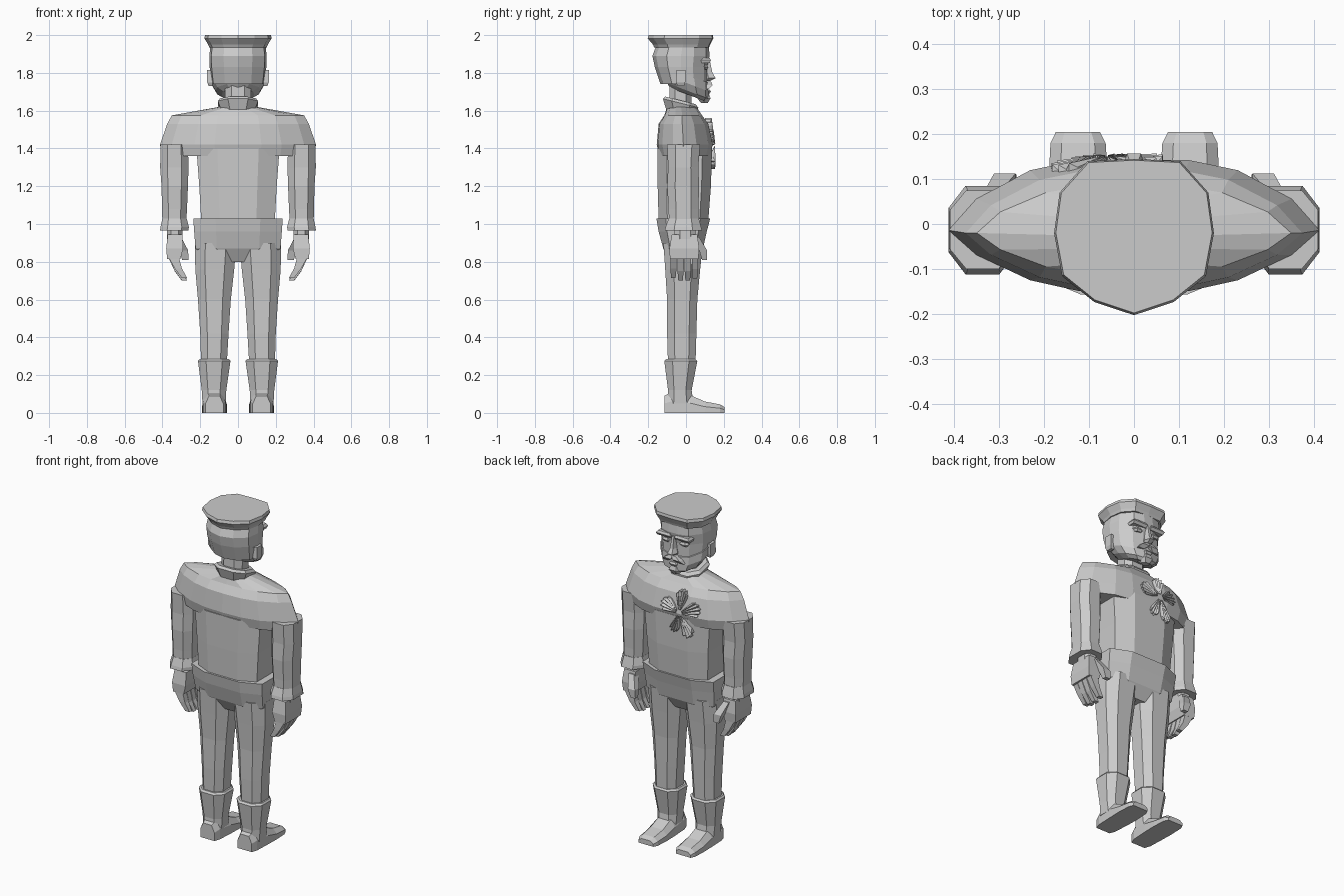
import bpy, bmesh, math
from mathutils import Vector

if "Cube" in bpy.data.objects:
    bpy.data.objects.remove(bpy.data.objects["Cube"])

grey = bpy.data.materials.new("plain grey")
grey.use_nodes = True
grey.diffuse_color = (0.6, 0.6, 0.6, 1)
grey.node_tree.nodes["Principled BSDF"].inputs["Base Color"].default_value = (0.6, 0.6, 0.6, 1)


def finish(name, bm, mirror=False):
    bmesh.ops.recalc_face_normals(bm, faces=bm.faces)
    mesh = bpy.data.meshes.new(name)
    bm.to_mesh(mesh)
    bm.free()
    mesh.materials.append(grey)
    obj = bpy.data.objects.new(name, mesh)
    bpy.context.collection.objects.link(obj)
    if mirror:
        obj.modifiers.new("mirror", "MIRROR").use_mirror_merge = False
    return obj


def both_sides(half):
    """Complete a right half outline, given from back to front."""
    return half + [(-x, y) for x, y in reversed(half) if x > 0]


OCTAGON = both_sides([(.5, -1), (1, -.5), (1, .5), (.5, 1)])
HEXAGON = both_sides([(.55, -1), (1, -.1), (.55, 1)])
BOX = both_sides([(1, -1), (1, 1)])
TRUNK = both_sides([(.5, -1), (1, -.65), (1, .65), (.5, 1)])
LENS = both_sides([(0, -1), (.3, -.96), (.56, -.8), (.85, -.42), (1, -.05),
                   (.85, .42), (.56, .85), (.3, 1), (0, 1)])
SKULL = both_sides([(0, -1), (.5, -.87), (.93, -.5), (1, 0), (.93, .45), (.6, .88), (.2, 1)])
CROWN = both_sides([(0, -1), (.5, -.83), (.9, -.5), (1, .05), (.93, .57), (.58, .97), (0, 1)])


def loft(name, section, rings, tilt=0, mirror=False):
    """Stack rings (z, x0, x1, y0, y1); tilt is the rise per unit of y."""
    bm = bmesh.new()
    loops = []
    for z, x0, x1, y0, y1 in rings:
        cx, cy, rx, ry = (x0 + x1) / 2, (y0 + y1) / 2, (x1 - x0) / 2, (y1 - y0) / 2
        loops.append([bm.verts.new((cx + rx * u, cy + ry * v, z + tilt * ry * v))
                      for u, v in section])
    n = len(section)
    for low, high in zip(loops, loops[1:]):
        for i in range(n):
            j = (i + 1) % n
            bm.faces.new((low[i], low[j], high[j], high[i]))
    bm.faces.new(loops[0])
    bm.faces.new(loops[-1])
    return finish(name, bm, mirror)


def centred(rings):
    return [(z, -r, r, y0, y1) for z, r, y0, y1 in rings]


# Trunk and shoulders
loft("torso", TRUNK, centred([(1.02, .195, -.145, .118), (1.2, .205, -.15, .132),
                              (1.4, .22, -.152, .138)]))
loft("shoulders", LENS, centred([(1.36, .4, -.14, .125), (1.42, .413, -.155, .142),
                                 (1.53, .375, -.145, .118), (1.575, .35, -.115, .085),
                                 (1.62, .1, -.1, .055)]))
loft("collar", OCTAGON, centred([(1.585, .085, -.105, .06), (1.64, .107, -.122, .065),
                                 (1.655, .095, -.11, .05)]), tilt=-.25)
loft("hips", TRUNK, centred([(.8, .1, -.08, .05), (.87, .225, -.12, .09),
                             (.96, .232, -.145, .11), (1.03, .237, -.157, .128)]))

# Legs, boots and feet
loft("trouser_legs", OCTAGON, [(.25, .06, .195, -.095, .05), (.42, .05, .2, -.1, .055),
                               (.6, .038, .212, -.1, .06), (.76, .02, .226, -.11, .075),
                               (.9, .008, .228, -.12, .09)], mirror=True)
loft("boot_shafts", OCTAGON, [(.05, .065, .188, -.1, .04), (.12, .062, .192, -.095, .03),
                              (.275, .04, .212, -.115, .06), (.285, .048, .204, -.105, .05)],
     mirror=True)
shoe = [(-.115, .078, .172, .09), (-.08, .066, .184, .11), (.02, .06, .188, .095),
        (.1, .058, .19, .06), (.18, .063, .186, .045), (.205, .076, .174, .03)]
bm = bmesh.new()
slices = []
for y, x0, x1, h in shoe:
    inset = (x1 - x0) * .2
    slices.append([bm.verts.new((x, y, z)) for x, z in
                   [(x0, 0), (x1, 0), (x1, h * .55), (x1 - inset, h), (x0 + inset, h), (x0, h * .55)]])
for a, b in zip(slices, slices[1:]):
    for i in range(6):
        bm.faces.new((a[i], a[i - 1], b[i - 1], b[i]))
bm.faces.new(slices[0])
bm.faces.new(slices[-1])
finish("shoes", bm, mirror=True)

# Sleeves, cuffs and hands
loft("sleeves", OCTAGON, [(.99, .275, .4, -.09, .065), (1.08, .27, .402, -.092, .065),
                          (1.2, .265, .405, -.1, .07), (1.3, .262, .412, -.095, .065),
                          (1.42, .265, .41, -.1, .075)], mirror=True)
loft("cuffs", OCTAGON, [(.965, .262, .413, -.112, .085), (.985, .26, .41, -.108, .08),
                        (1.03, .272, .4, -.092, .068)], mirror=True)
loft("wrists", OCTAGON, [(.92, .295, .375, -.06, .05), (.98, .295, .375, -.06, .05)], mirror=True)
loft("palms", BOX, [(.815, .305, .375, -.085, .065), (.87, .29, .38, -.088, .07),
                    (.945, .295, .372, -.075, .06)], mirror=True)
for i in range(4):
    y = -.083 + i * .038
    drop = (.015, .002, 0, .012)[i]
    loft("finger_%d" % (i + 1), BOX, [(.7 + drop, .27, .298, y + .004, y + .028),
                                      (.75 + drop, .297, .335, y, y + .033),
                                      (.83, .315, .372, y, y + .034)], mirror=True)
loft("thumbs", BOX, [(.81, .262, .295, .085, .11), (.86, .264, .312, .07, .112),
                     (.93, .3, .335, .03, .07)], mirror=True)

# Neck, head and cap
loft("neck", OCTAGON, centred([(1.6, .068, -.09, .03), (1.76, .07, -.085, .03)]))
loft("jaw", SKULL, centred([(1.685, .085, -.085, .105), (1.705, .118, -.1, .118),
                            (1.75, .145, -.13, .118), (1.8, .15, -.15, .115)]), tilt=-.38)
loft("skull", SKULL, centred([(1.74, .14, -.135, .11), (1.83, .15, -.165, .112),
                              (1.89, .152, -.178, .125), (1.95, .145, -.155, .12)]))
loft("cap", CROWN, centred([(1.935, .152, -.168, .122), (1.95, .158, -.175, .128),
                            (1.983, .178, -.203, .145), (2, .174, -.198, .142)]))
loft("ears", BOX, [(1.73, .135, .155, -.045, -.01), (1.75, .135, .163, -.053, -.004),
                   (1.815, .135, .163, -.05, -.002)], mirror=True)

# Face
loft("nose", HEXAGON, centred([(1.758, .02, .09, .13), (1.772, .028, .09, .157),
                               (1.8, .018, .09, .14), (1.87, .012, .09, .125)]))
loft("brows", BOX, [(1.852, .015, .105, .08, .122), (1.867, .012, .11, .08, .132),
                    (1.88, .02, .1, .08, .125)], mirror=True)
loft("eyes", HEXAGON, [(1.818, .035, .08, .09, .112), (1.83, .025, .09, .09, .118),
                       (1.842, .035, .08, .09, .112)], mirror=True)
loft("moustache", BOX, [(1.715, .03, .07, .08, .122), (1.735, .004, .055, .08, .14),
                        (1.755, 0, .022, .08, .132)], mirror=True)
loft("lower_lip", HEXAGON, centred([(1.69, .028, .08, .125), (1.703, .035, .08, .132),
                                    (1.712, .03, .08, .124)]))
loft("chin_beard", HEXAGON, centred([(1.64, .025, .08, .115), (1.665, .045, .06, .13),
                                     (1.69, .03, .07, .122)]))


# Pleated ribbon decoration, made of fans that follow the chest
def chest_y(x, z):
    return .141 - .22 * max(0, abs(x) - .1) - .16 * max(0, z - 1.43)


def ribbon_fan(name, direction, length, spread, pleats=10):
    bm = bmesh.new()
    inner, outer, back = [], [], []
    for i in range(pleats + 1):
        t = i / pleats * 2 - 1
        angle = math.radians(direction + spread * t)
        ridge = .016 if i % 2 else .002
        reach = length * (1 - .22 * t * t) * (1 if i % 2 else .93)
        for row, r, lift in ((inner, .02, .012), (outer, reach, ridge), (back, reach, -.02)):
            x, z = -.06 + r * math.cos(angle), 1.43 + r * math.sin(angle)
            row.append(bm.verts.new(Vector((x, chest_y(x, z) + lift, z))))
    for i in range(pleats):
        for a, b in ((inner, outer), (outer, back), (back, inner)):
            bm.faces.new((a[i], a[i + 1], b[i + 1], b[i]))
    for i in (0, pleats):
        bm.faces.new((inner[i], outer[i], back[i]))
    finish(name, bm)


ribbon_fan("ribbon_top", 92, .13, 20)
ribbon_fan("ribbon_outer", 160, .13, 26)
ribbon_fan("ribbon_inner", 18, .13, 26)
ribbon_fan("ribbon_tail_outer", 245, .15, 16, 8)
ribbon_fan("ribbon_tail_inner", 290, .13, 16, 8)
